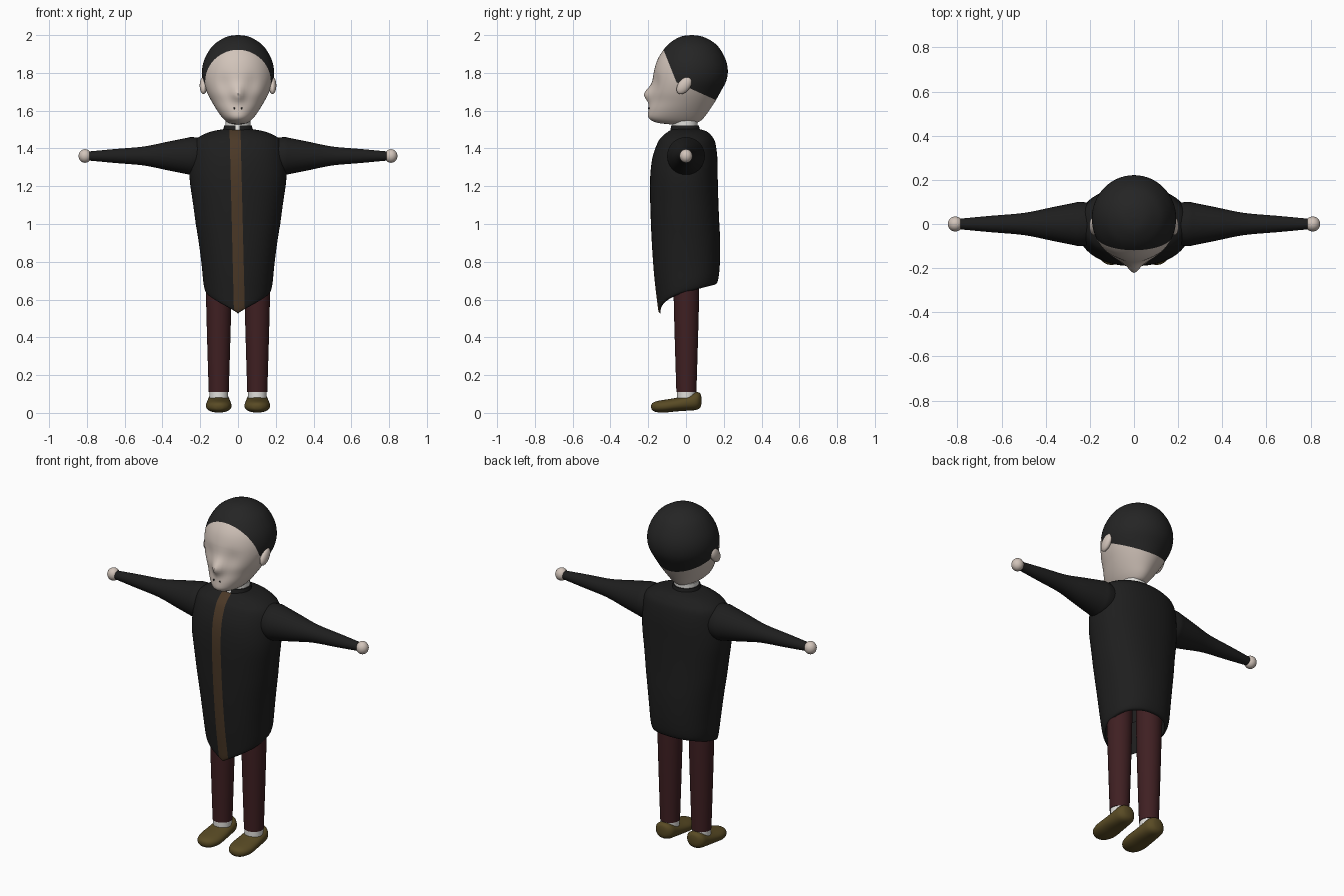
import bpy, bmesh, math
from math import sin, cos, pi, exp
from mathutils import Vector, Matrix

if "Cube" in bpy.data.objects:
    bpy.data.objects.remove(bpy.data.objects["Cube"])


def material(name, *rgb):
    m = bpy.data.materials.new(name)
    m.use_nodes = True
    m.diffuse_color = (*rgb, 1)
    bsdf = m.node_tree.nodes["Principled BSDF"]
    bsdf.inputs["Base Color"].default_value = (*rgb, 1)
    bsdf.inputs["Roughness"].default_value = 0.8
    return m


SKIN = material("skin", 0.64, 0.55, 0.49)
HAIR = material("black hair", 0.018, 0.018, 0.018)
COAT = material("black cloth", 0.013, 0.013, 0.013)
TRIM = material("brown trim", 0.07, 0.04, 0.02)
TROUSERS = material("dark red cloth", 0.05, 0.014, 0.016)
SHOES = material("olive leather", 0.1, 0.07, 0.018)
WHITE = material("white linen", 0.75, 0.74, 0.71)


def finish(name, bm, mats, angle=50):
    bmesh.ops.recalc_face_normals(bm, faces=bm.faces)
    mesh = bpy.data.meshes.new(name)
    bm.to_mesh(mesh)
    bm.free()
    for m in mats:
        mesh.materials.append(m)
    mesh.shade_smooth()
    mesh.set_sharp_from_angle(angle=math.radians(angle))
    obj = bpy.data.objects.new(name, mesh)
    bpy.context.collection.objects.link(obj)
    return obj


def resample(rings, steps):
    """Smooth curve through the ring values."""
    out = []
    for i in range(len(rings) - 1):
        a, b = rings[max(i - 1, 0)], rings[i]
        c, d = rings[i + 1], rings[min(i + 2, len(rings) - 1)]
        for s in range(steps):
            t = s / steps
            out.append([q + 0.5 * t * (r - p + t * (2*p - 5*q + 4*r - w + t * (3*(q - r) + w - p)))
                        for p, q, r, w in zip(a, b, c, d)])
    return out + [list(rings[-1])]


def loft(rings, place, steps=4, sides=32, cap_start=True, cap_end=True):
    """Skin of cross-sections; place(ring, angle) gives a point."""
    bm = bmesh.new()
    loops = [[bm.verts.new(place(r, 2 * pi * k / sides)) for k in range(sides)]
             for r in resample(rings, steps)]
    for lo, hi in zip(loops, loops[1:]):
        for k in range(sides):
            n = (k + 1) % sides
            bm.faces.new((lo[k], lo[n], hi[n], hi[k]))
    if cap_start:
        bm.faces.new(loops[0])
    if cap_end:
        bm.faces.new(loops[-1])
    return bm


def cut(bm, point, normal):
    bmesh.ops.bisect_plane(bm, geom=bm.verts[:] + bm.edges[:] + bm.faces[:],
                           plane_co=point, plane_no=normal)


def ball(name, mat, centre, size, tilt=0):
    bm = bmesh.new()
    m = Matrix.Translation(centre) @ Matrix.Rotation(tilt, 4, 'X') @ Matrix.Diagonal((*size, 1))
    bmesh.ops.create_uvsphere(bm, u_segments=20, v_segments=12, radius=1, matrix=m)
    return finish(name, bm, [mat])


def power(v, p):
    return math.copysign(abs(v) ** p, v)


# Head: height, half width, front y, back y
head_rings = [
    (2.0, 0.004, 0.026, 0.034), (1.994, 0.05, -0.02, 0.08), (1.975, 0.092, -0.062, 0.125),
    (1.94, 0.137, -0.105, 0.17), (1.88, 0.174, -0.146, 0.206), (1.82, 0.19, -0.167, 0.221),
    (1.76, 0.187, -0.177, 0.214), (1.70, 0.166, -0.186, 0.183), (1.65, 0.14, -0.188, 0.155),
    (1.60, 0.11, -0.199, 0.122), (1.56, 0.08, -0.197, 0.092), (1.537, 0.053, -0.155, 0.06),
    (1.527, 0.02, -0.08, 0.0)]


def head_point(r, a):
    z, w, f, b = r
    x, y = w * sin(a), (f + b) / 2 - (b - f) / 2 * cos(a)
    if cos(a) > 0:
        # nose, and shallow eye sockets beside it
        y -= 0.036 * exp(-(x / 0.03) ** 2 - ((z - 1.685) / 0.04) ** 2)
        y += 0.010 * exp(-((abs(x) - 0.075) / 0.035) ** 2 - ((z - 1.74) / 0.05) ** 2)
    return Vector((x, y, z))


bm = loft(head_rings, head_point, sides=64)
corner = Vector((0, -0.05, 1.75))
temple, nape = Vector((0, 1, 0.4)), Vector((0, 0.45, 1))
cut(bm, corner, temple)
cut(bm, corner, nape)
for face in bm.faces:
    d = face.calc_center_median() - corner
    face.material_index = int(d.dot(temple) > 0 and d.dot(nape) > 0)
finish("head", bm, [SKIN, HAIR])

for side, s in (("left", 1), ("right", -1)):
    ball(side + "_ear", SKIN, (s * 0.183, -0.01, 1.733), (0.02, 0.032, 0.052), -0.65)
    ball(side + "_nostril", HAIR, (s * 0.02, -0.197, 1.612), (0.005, 0.004, 0.005))

# Neck, undershirt and collar
def around(r, a):
    return Vector((r[1] * sin(a), -0.005 - r[1] * cos(a), r[0]))


finish("neck", loft([(1.47, 0.062), (1.58, 0.062)], around, 1), [SKIN])
finish("shirt_collar", loft([(1.48, 0.067), (1.545, 0.066)], around, 1), [WHITE])
bm = loft([(1.47, 0.08), (1.515, 0.075), (1.521, 0.073), (1.521, 0.06)], around, 1)
for x in (-0.014, 0.009):
    cut(bm, (x, 0, 0), (1, 0, 0))
for face in bm.faces:
    c = face.calc_center_median()
    face.material_index = int(-0.014 < c.x < 0.009 and c.y < -0.06)
finish("coat_collar", bm, [COAT, WHITE])

# Coat: height, half width, front y, back y; last rings turn inside the hem
coat_rings = [
    (1.503, 0.07, -0.07, 0.07), (1.49, 0.14, -0.093, 0.11), (1.465, 0.2, -0.125, 0.137),
    (1.43, 0.238, -0.15, 0.155), (1.35, 0.252, -0.178, 0.166), (1.24, 0.256, -0.19, 0.168),
    (1.1, 0.237, -0.189, 0.172), (0.9, 0.211, -0.181, 0.18), (0.72, 0.193, -0.168, 0.18),
    (0.6, 0.184, -0.154, 0.174), (0.545, 0.176, -0.147, 0.165), (0.53, 0.166, -0.14, 0.153),
    (0.55, 0.16, -0.134, 0.148), (0.75, 0.16, -0.14, 0.148)]


def coat_point(r, a):
    z, w, f, b = r
    x, y = w * power(sin(a), 0.9), (f + b) / 2 - (b - f) / 2 * power(cos(a), 0.9)
    if z < 1:
        hem = 0.53 + 0.15 * ((1 - cos(a)) / 2) ** 0.4
        z = 1 - (1 - z) * (1 - hem) / 0.47
    return Vector((x, y, z))


bm = loft(coat_rings, coat_point, sides=64, cap_end=False)
bmesh.ops.recalc_face_normals(bm, faces=bm.faces)
lean, mid, half = 0.024, Vector((0.007, 0, 0.55)), 0.029
for s in (-1, 1):
    cut(bm, mid + Vector((s * half, 0, 0)), (1, 0, lean))
for face in bm.faces:
    d = face.calc_center_median() - mid
    face.normal_update()
    on_strip = abs(d.x + lean * d.z) < half and d.y < 0 and face.normal.y < -0.2
    face.material_index = int(on_strip)
finish("coat", bm, [COAT, TRIM])

# Arms, hands, legs, socks and shoes
arm_rings = [(0.17, 0.09), (0.24, 0.1), (0.28, 0.094), (0.38, 0.074),
             (0.5, 0.05), (0.65, 0.037), (0.79, 0.024)]
leg_rings = [(0.8, 0.07), (0.6, 0.067), (0.37, 0.061), (0.11, 0.053)]
shoe_rings = [(0.082, 0.012, 0.05, 0.08), (0.076, 0.035, 0.03, 0.102), (0.055, 0.055, 0.016, 0.11),
              (0.01, 0.061, 0.012, 0.096), (-0.05, 0.066, 0.008, 0.08), (-0.11, 0.067, 0.002, 0.07),
              (-0.155, 0.053, 0.004, 0.062), (-0.178, 0.03, 0.014, 0.052), (-0.185, 0.008, 0.028, 0.04)]

for side, s in (("left", 1), ("right", -1)):
    def arm_point(r, a):
        return Vector((s * r[0], r[1] * cos(a), 1.36 + r[1] * sin(a)))

    def leg_point(r, a):
        return Vector((s * 0.102 + r[1] * sin(a), 0.002 + r[1] * cos(a), r[0]))

    def shoe_point(r, a):
        y, w, low, high = r
        return Vector((s * 0.102 + w * power(cos(a), 0.9), y,
                       (low + high) / 2 + (high - low) / 2 * power(sin(a), 0.9)))

    finish(side + "_sleeve", loft(arm_rings, arm_point), [COAT])
    ball(side + "_hand", SKIN, (s * 0.81, 0, 1.36), (0.034, 0.034, 0.036))
    finish(side + "_trouser_leg", loft(leg_rings, leg_point), [TROUSERS])
    finish(side + "_sock", loft([(0.05, 0.05), (0.115, 0.05)], leg_point, 1), [WHITE])
    finish(side + "_shoe", loft(shoe_rings, shoe_point), [SHOES])
